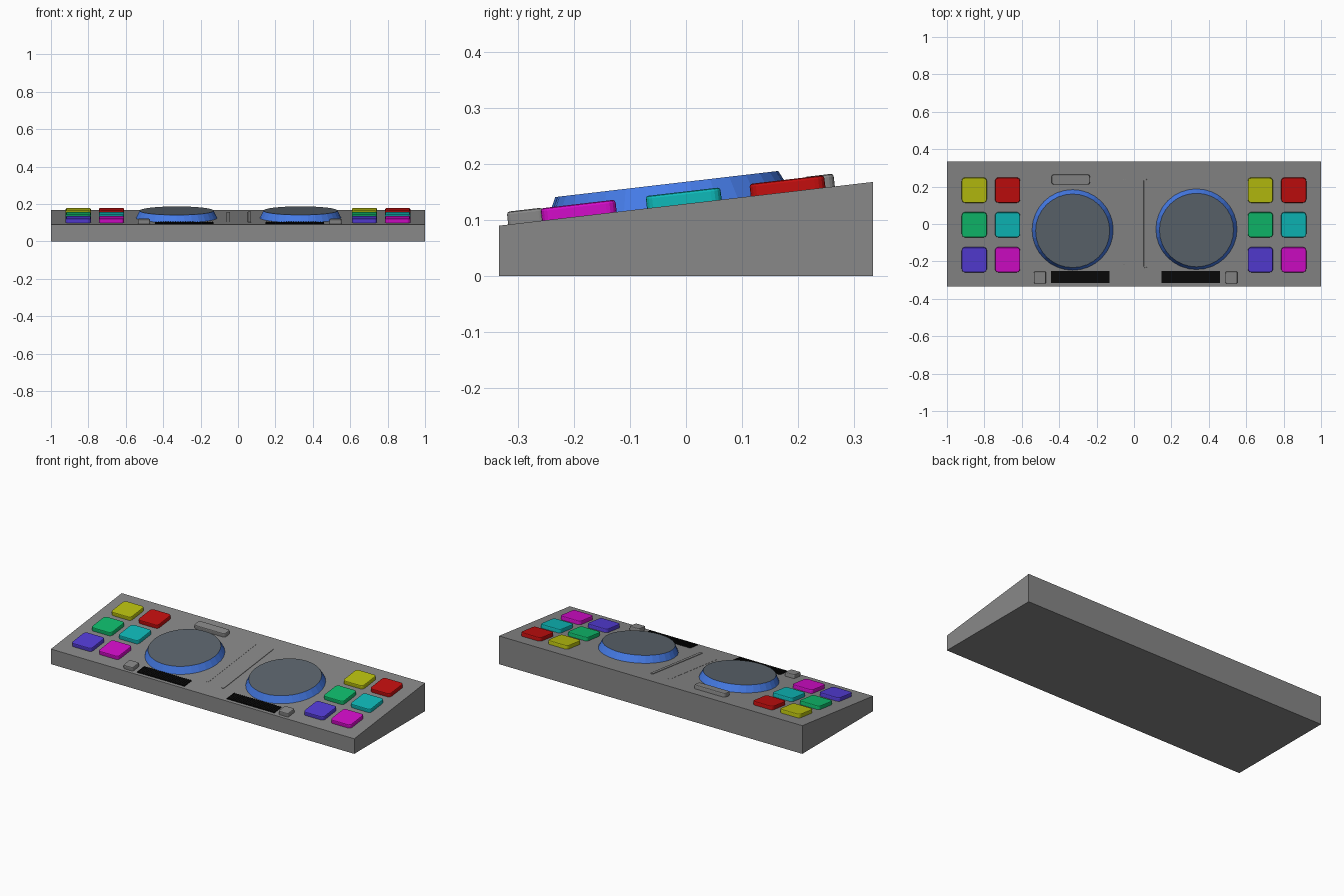
import bpy, bmesh, math
from mathutils import Matrix

if "Cube" in bpy.data.objects:
    bpy.data.objects.remove(bpy.data.objects["Cube"])

SLOPE = math.atan2(0.078, 0.667)
PANEL = Matrix.Translation((0, 0, 0.129)) @ Matrix.Rotation(SLOPE, 4, 'X')


def material(name, rgb):
    lin = [(c / 255 / 12.92 if c < 11 else ((c / 255 + 0.055) / 1.055) ** 2.4) for c in rgb]
    m = bpy.data.materials.new(name)
    m.diffuse_color = (*lin, 1)
    m.use_nodes = True
    m.node_tree.nodes["Principled BSDF"].inputs["Base Color"].default_value = m.diffuse_color
    return m


GREY = material("grey", (136, 136, 136))
SLATE = material("slate", (92, 101, 109))
BLUE = material("blue", (70, 124, 232))
BLACK = material("black", (10, 10, 10))
YELLOW = material("yellow", (185, 192, 15))
RED = material("red", (195, 14, 14))
GREEN = material("green", (15, 188, 108))
TEAL = material("teal", (14, 186, 186))
INDIGO = material("indigo", (84, 60, 215))
MAGENTA = material("magenta", (212, 12, 202))


def make(name, bm, mats, matrix=Matrix()):
    bmesh.ops.recalc_face_normals(bm, faces=bm.faces)
    me = bpy.data.meshes.new(name)
    bm.to_mesh(me)
    bm.free()
    for m in mats:
        me.materials.append(m)
    ob = bpy.data.objects.new(name, me)
    ob.matrix_world = matrix
    bpy.context.collection.objects.link(ob)
    return ob


def outline(w, d, r, seg=4):
    pts = []
    for i, (sx, sy) in enumerate([(1, 1), (-1, 1), (-1, -1), (1, -1)]):
        for k in range(seg + 1):
            a = math.pi / 2 * (i + k / seg)
            pts.append((sx * (w / 2 - r) + r * math.cos(a), sy * (d / 2 - r) + r * math.sin(a)))
    return pts


def button(name, x, y, w, d, h, r, mat, bevel=0.005):
    """Rounded block with a chamfered top, lying on the sloped panel."""
    bm = bmesh.new()
    levels = [(0, -0.003), (0, h - bevel), (bevel * 0.3, h - bevel * 0.3), (bevel, h)]
    rings = [[bm.verts.new((px, py, z)) for px, py in
              outline(w - 2 * i, d - 2 * i, max(r - i, 0.002))] for i, z in levels]
    n = len(rings[0])
    for a, b in zip(rings, rings[1:]):
        for k in range(n):
            bm.faces.new((a[k], a[(k + 1) % n], b[(k + 1) % n], b[k]))
    bm.faces.new(rings[0])
    bm.faces.new(rings[-1])
    return make(name, bm, [mat], PANEL @ Matrix.Translation((x, y / math.cos(SLOPE), 0)))


# Wedge-shaped body
bm = bmesh.new()
side = [(-0.3335, 0), (0.3335, 0), (0.3335, 0.168), (-0.3335, 0.09)]
face = bm.faces.new([bm.verts.new((-1, y, z)) for y, z in side])
ext = bmesh.ops.extrude_face_region(bm, geom=[face])
bmesh.ops.translate(bm, vec=(2, 0, 0), verts=[v for v in ext['geom'] if isinstance(v, bmesh.types.BMVert)])
make("body", bm, [GREY])

# Coloured pads: two columns of three on each side
columns = [("outer", [YELLOW, GREEN, INDIGO]), ("inner", [RED, TEAL, MAGENTA])]
for group, cx in (("left", -0.765), ("right", 0.765)):
    for dx, (_, mats) in zip((-0.089, 0.089), columns):
        for y, mat in zip((0.182, -0.003, -0.19), mats):
            button(f"{group}_pad_{mat.name}", cx + dx, y, 0.134, 0.134, 0.022, 0.018, mat)

# Jog wheels: blue tapered ring with slate top
for name, x, y in (("left_jog_wheel", -0.328, -0.032), ("right_jog_wheel", 0.334, -0.028)):
    bm = bmesh.new()
    bmesh.ops.create_cone(bm, cap_ends=True, segments=32, radius1=0.218, radius2=0.198,
                          depth=0.041, matrix=Matrix.Translation((0, 0, 0.0185)))
    for f in bm.faces:
        f.material_index = 1 if f.normal.z > 0.9 else 0
    make(name, bm, [BLUE, SLATE], PANEL @ Matrix.Translation((x, y, 0)))

# Grey buttons
button("top_button", -0.338, 0.239, 0.206, 0.053, 0.023, 0.014, GREY)
button("left_small_button", -0.503, -0.285, 0.064, 0.064, 0.023, 0.008, GREY)
button("right_small_button", 0.521, -0.285, 0.064, 0.064, 0.023, 0.008, GREY)

# Slim fader tracks
button("left_fader", -0.052, 0.01, 0.018, 0.46, 0.001, 0.008, GREY, 0.0005)
button("right_fader", 0.061, 0.003, 0.018, 0.478, 0.003, 0.008, GREY, 0.001)

# Black ribbed strips along the front edge
for name, x in (("left_strip", -0.288), ("right_strip", 0.304)):
    bm = bmesh.new()
    bmesh.ops.create_cube(bm, size=1, matrix=Matrix.Diagonal((0.314, 0.066, 0.008, 1)))
    for i in range(24):
        bmesh.ops.create_cube(bm, size=1, matrix=Matrix.Translation((-0.1505 + i * 0.0131, 0, 0.004))
                              @ Matrix.Diagonal((0.006, 0.066, 0.004, 1)))
    make(name, bm, [BLACK], PANEL @ Matrix.Translation((x, -0.285, 0)))
